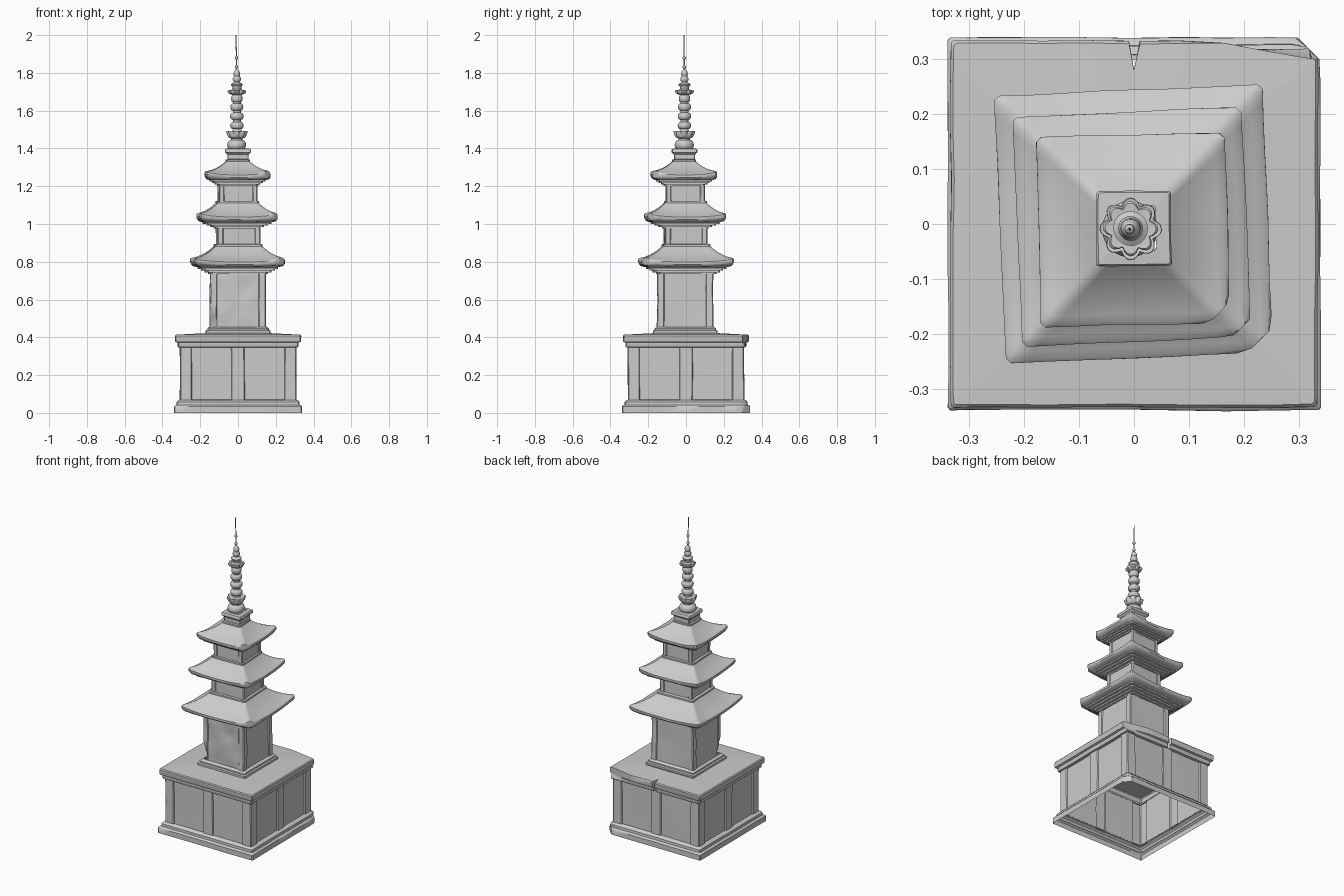
import bpy, bmesh, math
from mathutils import Vector, noise

if "Cube" in bpy.data.objects:
    bpy.data.objects.remove(bpy.data.objects["Cube"])


def skin(name, loops, cap=False, warp=None):
    """Open shell through a stack of equal-length closed loops."""
    bm = bmesh.new()
    rows = []
    for loop in loops:
        row = []
        for p in loop:
            p = Vector(p)
            if warp:
                p = Vector(warp(*p))
            n = noise.noise_vector(p * 7) * 0.003      # gentle weathering
            row.append(bm.verts.new(p + Vector((n.x, n.y, 0))))
        rows.append(row)
    count = len(rows[0])
    for a, b in zip(rows, rows[1:]):
        for i in range(count):
            j = (i + 1) % count
            bm.faces.new((a[i], a[j], b[j], b[i]))
    if cap:
        bm.faces.new(rows[-1])
    mesh = bpy.data.meshes.new(name)
    bm.to_mesh(mesh)
    bm.free()
    ob = bpy.data.objects.new(name, mesh)
    bpy.context.collection.objects.link(ob)
    return ob


TS = [-1, -.9, -.75, -.5, -.25, -.03, 0, .03, .25, .5, .75, .9, 1]


def side(h, panels, depth, c):
    """Points (along, out) of one side, with optional sunk panels."""
    if not panels:
        return [(t * (h - c), h) for t in TS]
    pts = [(-h + c, h)]
    for a, b in panels:
        pts.append((a - .004, h))
        pts += [(a + (b - a) * i / 8, h - depth) for i in range(9)]
        pts.append((b + .004, h))
    return pts + [(h - c, h)]


def square_loft(name, rings, centre=(0, 0), rot=0, panels=(), depth=.007,
                c=.005, warp=None):
    """Stack of square rings (half width, z, corner lift)."""
    loops = []
    for ring in rings:
        h, z, lift = (*ring, 0)[:3]
        loop = []
        for k in range(4):
            ang = k * math.pi / 2 + math.radians(rot)
            ca, sa = math.cos(ang), math.sin(ang)
            for u, v in side(h, panels, depth, c):
                loop.append((centre[0] + u * ca + v * sa,
                             centre[1] + u * sa - v * ca,
                             z + lift * abs(u / h) ** 3))
        loops.append(loop)
    return skin(name, loops, warp=warp)


def lathe(name, rings, centre, seg=48, cap=False):
    """Turned part; rings are (radius, z, petal depth)."""
    loops = []
    for ring in rings:
        r, z, petal = (*ring, 0)[:3]
        loop = []
        for i in range(seg):
            a = 2 * math.pi * i / seg
            k = r * (1 - petal * (1 - abs(math.cos(4 * a))))
            loop.append((centre[0] + k * math.cos(a), centre[1] + k * math.sin(a), z))
        loops.append(loop)
    return skin(name, loops, cap)


def chip(sx, sy, limit):
    """Break a corner off along a diagonal."""
    def f(x, y, z):
        over = max(0, sx * x + sy * y - limit) / 2
        return x - sx * over, y - sy * over, z
    return f


# Base: hollow plinth, pilastered walls, cornice slab
square_loft("base_plinth", [(.338, 0), (.338, .033), (.334, .038), (.325, .042),
                            (.324, .058), (.314, .068), (.3, .07)],
            warp=chip(1, 1, .635))
square_loft("base_walls", [(.308, .066), (.308, .2), (.308, .35)],
            panels=[(-.245, -.035), (.035, .245)])


def slab_damage(x, y, z):
    if y > .3 and abs(x) < .002:                 # crack in the back edge
        y = .28
    if y > .25 and x > .14 and z > .37:          # broken back right edge
        y = min(y, .332 - .17 * (x - .14))
    return x, y, z


square_loft("base_cornice", [(.3, .345), (.316, .348), (.319, .353), (.319, .372),
                             (.33, .376), (.333, .382), (.333, .408), (.328, .414),
                             (.17, .422)], warp=slab_damage)
square_loft("body_pedestal", [(.17, .422), (.17, .435), (.161, .439), (.161, .447),
                              (.152, .455), (.143, .456)], centre=(0, -.004))


# Lower body, worn on its front face and front left corner
def worn(x, y, z):
    if y < -.13:
        y += .014 * max(0, noise.noise(Vector((x * 14, 3, z * 14))))
    worn_foot = max(0, 1 - abs(z - .47) / .1)
    return chip(-1, -1, .292 - .04 * worn_foot)(x, y, z)


square_loft("lower_body", [(.149, .453 + .285 * i / 10) for i in range(11)],
            centre=(-.001, -.005), panels=[(-.11, .11)], depth=.005, warp=worn)


# Roofs: stepped corbels, lifted eaves, concave slope, top ledge
def roof(name, body, eave, top, z0, z_eave, z1, centre, rot, broken):
    rings = [(body - .006, z0)]
    out = eave * .84
    for i in range(4):
        h = body + .004 + (out - body - .004) * i / 3
        za, zb = (z0 + (z_eave - z0 - .006) * k / 4 for k in (i, i + 1))
        rings += [(h, za), (h, zb)]
    rings += [(eave * .95, z_eave - .002, .008), (eave - .004, z_eave + .003, .014),
              (eave, z_eave + .008, .016), (eave, z_eave + .022, .018),
              (eave - .006, z_eave + .027, .018)]
    zs = z_eave + .027
    for i in range(1, 9):
        t = i / 8
        rings.append((eave - .006 + (top - eave + .006) * t,
                      zs + (z1 - .012 - zs) * (.55 * t + .45 * t * t), .018 * (1 - t) ** 1.5))
    rings += [(top, z1 - .002), (top - .003, z1), (top - .02, z1)]
    square_loft(name, rings, centre, rot, c=.009, warp=broken)


roof("lower_roof", .15, .243, .125, .735, .777, .893, (0, 0), 2.5, chip(1, -1, .438))
square_loft("middle_body", [(.113, .892), (.113, .935), (.113, .978)], (.001, -.003), 2.5,
            panels=[(-.083, .083)], depth=.004)
roof("middle_roof", .115, .208, .11, .975, 1.015, 1.123, (-.004, -.005), 2.5, chip(1, -1, .385))
square_loft("upper_body", [(.102, 1.122), (.102, 1.16), (.102, 1.203)], (-.002, -.006), 2,
            panels=[(-.075, .075)], depth=.004)
roof("upper_roof", .103, .172, .062, 1.2, 1.238, 1.342, (-.002, -.011), 1.5, chip(1, -1, .315))

# Finial: square block, bowl, lotus, stacked rings, canopy, jewel
C = (-.007, -.009)
square_loft("finial_block", [(.046, 1.341), (.055, 1.343), (.055, 1.368), (.06, 1.374),
                             (.067, 1.379), (.067, 1.394), (.064, 1.398), (.04, 1.4)],
            (0, -.008), c=.003)
lathe("finial_bowl", [(.042, 1.399), (.048, 1.407), (.05, 1.418), (.047, 1.432),
                      (.038, 1.442), (.031, 1.446), (.031, 1.453)], C)
lathe("finial_lotus", [(.031, 1.453), (.042, 1.457, .05), (.05, 1.468, .12),
                       (.057, 1.487, .22), (.056, 1.492, .22), (.04, 1.489, .05),
                       (.026, 1.493), (.022, 1.5)], C)
rings = []
for zc, r in ((1.521, .036), (1.57, .036), (1.619, .034), (1.664, .03)):
    for i in range(9):
        a = math.pi * (i / 8 - .5)
        rings.append((.021 + (r - .021) * math.cos(a), zc + .019 * math.sin(a)))
lathe("finial_rings", rings, C)
lathe("finial_canopy", [(.021, 1.683), (.035, 1.687, .1), (.046, 1.693, .22),
                        (.05, 1.705, .25), (.046, 1.709, .22), (.03, 1.708),
                        (.023, 1.716), (.024, 1.727), (.031, 1.735), (.031, 1.741),
                        (.02, 1.747), (.015, 1.752)], C)
lathe("finial_jewel", [(.015, 1.752), (.021, 1.76), (.022, 1.77), (.016, 1.781),
                       (.015, 1.784), (.018, 1.792), (.016, 1.804), (.009, 1.815),
                       (.003, 1.82)], C)

# Thin rod with two beads
rod = [(.003, 1.818)]
for zc in (1.832, 1.88):
    for i in range(7):
        a = math.pi * (i / 6 - .5)
        rod.append((.003 + .006 * math.cos(a), zc + .009 * math.sin(a)))
rod += [(.003, 1.92), (.002, 2)]
lathe("finial_rod", rod, (-.009, -.01), seg=16, cap=True)

bpy.ops.object.select_all(action='SELECT')
bpy.context.view_layer.objects.active = bpy.context.selected_objects[0]
bpy.ops.object.shade_smooth_by_angle(angle=math.radians(38))
